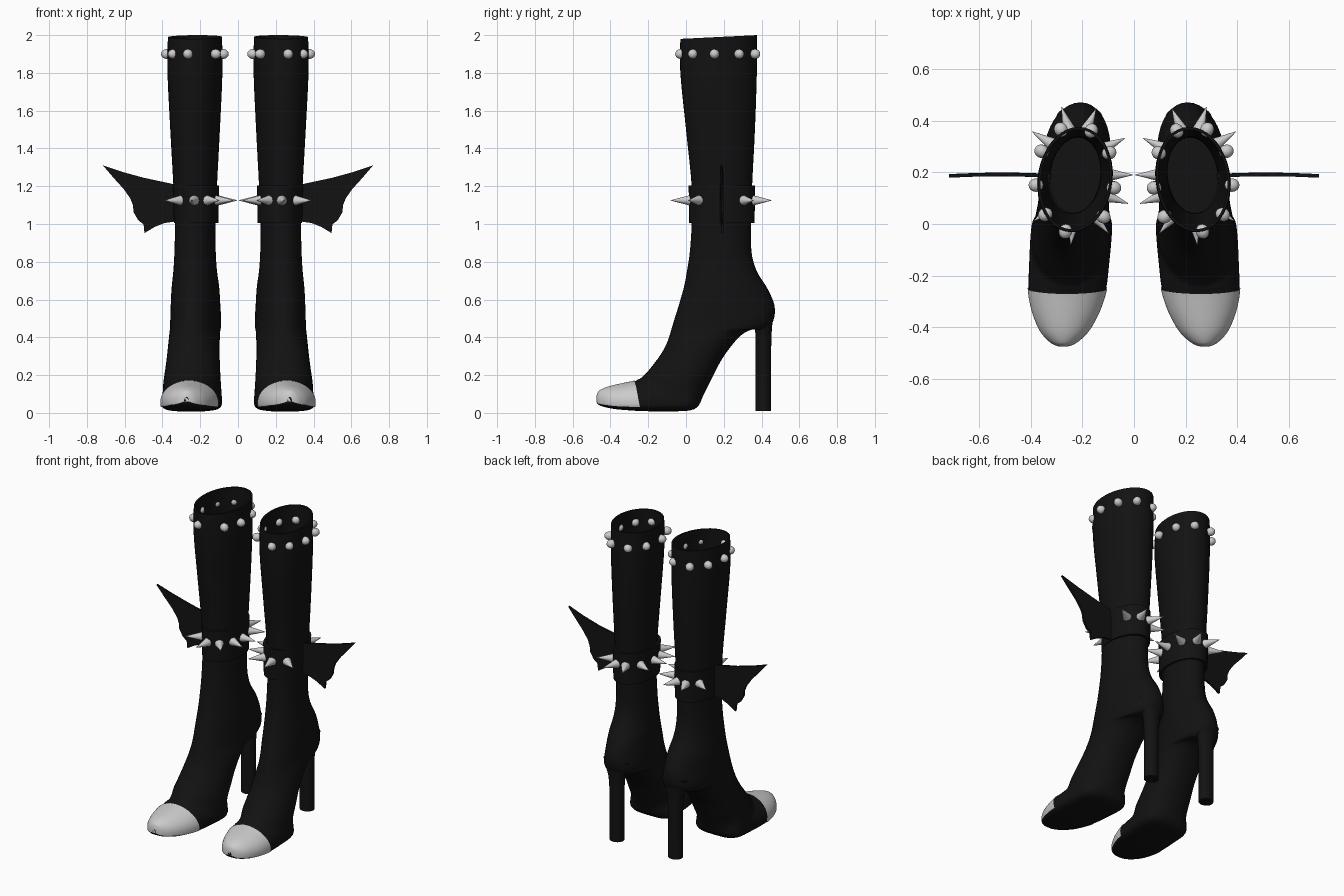
import bpy, bmesh
from math import sin, cos, pi, radians
from mathutils import Vector, Matrix

if "Cube" in bpy.data.objects:
    bpy.data.objects.remove(bpy.data.objects["Cube"])

black = bpy.data.materials.new("black_leather")
black.diffuse_color = (0.006, 0.006, 0.006, 1)
black.use_nodes = True
black.node_tree.nodes["Principled BSDF"].inputs["Base Color"].default_value = black.diffuse_color
SEG, SUB = 40, 4


def finish(name, bm, mat=None, angle=40):
    """Turn a bmesh of the right-hand part into a mirrored pair."""
    bmesh.ops.recalc_face_normals(bm, faces=bm.faces)
    me = bpy.data.meshes.new(name)
    bm.to_mesh(me)
    bm.free()
    ob = bpy.data.objects.new(name, me)
    bpy.context.collection.objects.link(ob)
    if mat:
        me.materials.append(mat)
    bpy.context.view_layer.objects.active = ob
    ob.select_set(True)
    bpy.ops.object.shade_smooth_by_angle(angle=radians(angle))
    ob.select_set(False)
    ob.modifiers.new("pair", 'MIRROR').use_mirror_merge = False
    return ob


def centre_x(y):
    return 0.24 - 0.07 * y


def section(r, a0=0.0, a1=2 * pi, closed=True, grow=0.0):
    """Egg/D-shaped section between a front point and a back (sole) point."""
    fy, fz, by, bz, hw, k, n = r
    F, B = Vector((0, fy, fz)), Vector((0, by, bz))
    d = (F - B).normalized() * grow
    F, B, hw = F + d, B - d, hw + grow
    C = B.lerp(F, k)
    pts = []
    for i in range(SEG if closed else SEG + 1):
        a = a0 + (a1 - a0) * i / SEG
        c, s = cos(a), sin(a)
        e = 1.0 if s >= 0 else 2 / n
        x = hw * abs(c) ** e * (1 if c >= 0 else -1)
        p = C.lerp(F if s >= 0 else B, abs(s) ** e)
        pts.append(Vector((centre_x(p.y) + x, p.y, p.z)))
    return pts


def loft(bm, rings, closed=True, caps=(True, True)):
    vs = [[bm.verts.new(p) for p in r] for r in rings]
    m = len(vs[0])
    for a, b in zip(vs, vs[1:]):
        for i in range(m if closed else m - 1):
            j = (i + 1) % m
            bm.faces.new((a[i], a[j], b[j], b[i]))
    for flag, ring in zip(caps, (vs[0], vs[-1])):
        if flag:
            bm.faces.new(ring)


def spline(keys):
    """Catmull-Rom interpolation of the section parameters."""
    out = []
    for i in range(len(keys) - 1):
        p = [keys[max(0, min(len(keys) - 1, i + d))] for d in (-1, 0, 1, 2)]
        for s in range(SUB):
            t = s / SUB
            out.append([0.5 * (2 * b + (c - a) * t + (2 * a - 5 * b + 4 * c - d) * t * t
                               + (3 * b - a - 3 * c + d) * t ** 3) for a, b, c, d in zip(*p)])
    return out + [list(keys[-1])]


# front y,z, back y,z, half width: shaft and ankle, then instep and sole, then toe
leg = [(-.03, 1.98, .375, 2.0, .143), (-.03, 1.8, .375, 1.8, .145), (0, 1.5, .365, 1.5, .131),
       (.03, 1.2, .35, 1.2, .115), (.03, 1.0, .345, 1.0, .107), (.02, .85, .347, .85, .109),
       (.005, .75, .375, .75, .115), (-.01, .67, .43, .66, .125), (-.035, .58, .468, .57, .13)]
instep = [(-.06, .5, .463, .49, .133), (-.075, .45, .425, .445, .133), (-.09, .4, .345, .44, .133),
          (-.11, .35, .28, .40, .135), (-.14, .3, .2, .30, .139), (-.17, .26, .145, .2, .145),
          (-.2, .222, .095, .1, .152)]
toe = [(-.235, .187, .045, .02, .157), (-.255, .176, -.1, .008, .155), (-.27, .168, -.24, .01, .15),
       (-.33, .155, -.32, .015, .133), (-.38, .144, -.375, .02, .112), (-.42, .133, -.418, .028, .088),
       (-.45, .12, -.448, .036, .06), (-.466, .107, -.466, .045, .036), (-.474, .085, -.474, .058, .012)]
keys = ([r + (.5, 2) for r in leg] + [r + (.45, 2.3) for r in instep] + [r + (.3, 3.5) for r in toe])
rings = spline(keys)

# boot shell with an open, hollow shaft
bm = bmesh.new()
lining = [section(r, grow=-.01) for r in rings[:SUB * 5]][::-1]
loft(bm, lining + [section(r) for r in rings])
finish("boot_shell", bm, black)

# toe cap over the upper side of the toe, sole edge left dark
bm = bmesh.new()
start = (len(leg) + len(instep) + 2) * SUB
cap = [section(r, -.3, pi + .3, False, .004) for r in rings[start:]]
loft(bm, cap, False, (False, True))
finish("toe_cap", bm)


def ellipse(cx, cy, rx, ry, z, n=SEG):
    return [Vector((cx + rx * cos(2 * pi * i / n), cy + ry * sin(2 * pi * i / n), z)) for i in range(n)]


# high heel, flaring into the back of the boot
bm = bmesh.new()
loft(bm, [ellipse(.211, .41, rx, ry, z) for z, rx, ry in
          ((.01, .045, .041), (.34, .046, .041), (.42, .053, .043), (.47, .07, .047), (.53, .09, .05))])
finish("heel", bm, black)

# ankle cuff
bm = bmesh.new()
loft(bm, [ellipse(.222, .19, rx, ry, z) for z, rx, ry in
          ((1.005, .105, .155), (1.005, .118, .173), (1.205, .122, .176), (1.205, .105, .155))],
     caps=(False, False))
finish("ankle_cuff", bm, black)


def around(cx, cy, rx, ry, z, degrees):
    """Positions and outward directions on an ellipse."""
    for d in degrees:
        a = radians(d)
        yield (Vector((cx + rx * cos(a), cy + ry * sin(a), z)),
               Vector((cos(a) / rx, sin(a) / ry, 0)).normalized())


# cuff spikes, leaving a gap for the wing
bm = bmesh.new()
for p, n in around(.222, .19, .117, .172, 1.125, (42, 77, 107, 145, 180, 207, 240, 275, 315)):
    m = Matrix.Translation(p + n * .048) @ n.to_track_quat('Z', 'Y').to_matrix().to_4x4()
    bmesh.ops.create_cone(bm, cap_ends=True, segments=20, radius1=.028, radius2=.001, depth=.105, matrix=m)
finish("cuff_spikes", bm)

# rounded studs below the top rim
bm = bmesh.new()
for p, n in around(.228, .172, .148, .203, 1.9, (-76, -41, -6, 32, 69, 114, 150, 189, 224)):
    m = (Matrix.Translation(p + n * .004) @ n.to_track_quat('Z', 'Y').to_matrix().to_4x4()
         @ Matrix.Diagonal((1, 1, 1.1, 1)))
    bmesh.ops.create_uvsphere(bm, u_segments=16, v_segments=10, radius=.026, matrix=m)
finish("rim_studs", bm)

# bat wing on the outer side of the cuff
outline = [(.32, 1.205), (.36, 1.215), (.5, 1.245), (.61, 1.275), (.715, 1.31), (.655, 1.24), (.605, 1.185),
           (.57, 1.135), (.556, 1.1), (.553, 1.063), (.528, 1.02), (.5, .998), (.495, .952),
           (.44, .985), (.39, 1.005), (.32, 1.015)]
bm = bmesh.new()
loft(bm, [[Vector((x, .186 + .006 * sin((x - .3) * 7.5) + o, z)) for x, z in outline] for o in (-.007, .007)])
finish("bat_wing", bm, black, 25)
